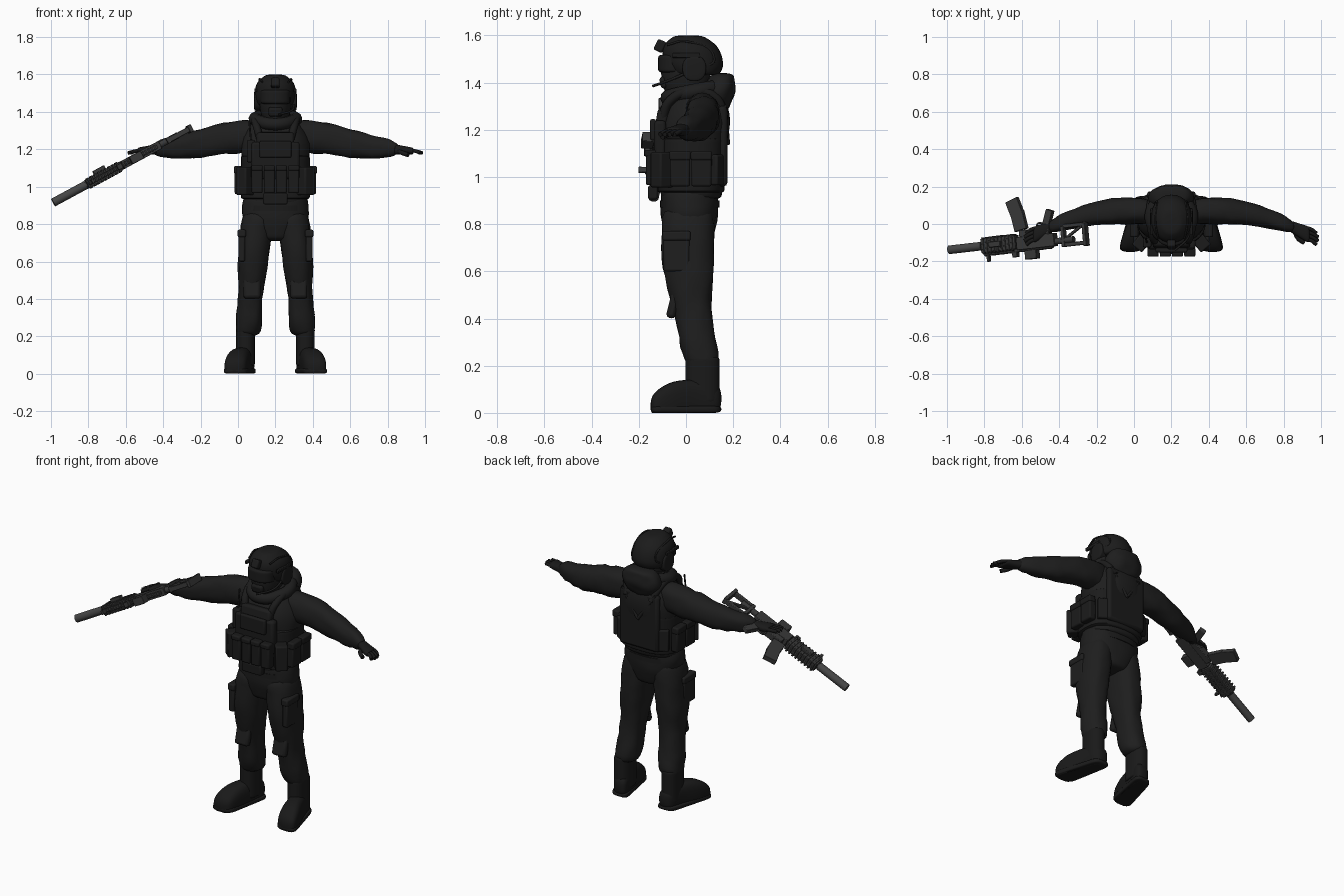
import bpy, bmesh
from math import cos, sin, pi, radians
from mathutils import Vector, Matrix, Euler, noise

if "Cube" in bpy.data.objects:
    bpy.data.objects.remove(bpy.data.objects["Cube"])


def material(name, red, green, blue):
    mat = bpy.data.materials.new(name)
    mat.use_nodes = True
    mat.diffuse_color = (red, green, blue, 1)
    shader = mat.node_tree.nodes["Principled BSDF"]
    shader.inputs["Base Color"].default_value = (red, green, blue, 1)
    shader.inputs["Roughness"].default_value = .8
    return mat


CLOTH = material("black cloth", .013, .013, .013)
GEAR = material("black gear", .011, .011, .011)
LEATHER = material("black leather", .01, .01, .01)
METAL = material("gun metal", .04, .04, .04)
STEEL = material("grey steel", .06, .06, .06)

# The figure stands beside the origin; the rifle has its own tilted frame
BODY = Matrix.Translation((.2, 0, 0))
barrel = Vector((.74, .085, .4)).normalized()
across = barrel.cross(Vector((0, 1, 0))).normalized()
RIFLE = Matrix((barrel, across, barrel.cross(across))).transposed().to_4x4()
RIFLE.translation = (-.988, -.138, .915)


def place(obj, frame, mirror):
    bpy.context.collection.objects.link(obj)
    obj.matrix_world = frame
    if mirror:
        obj.modifiers.new("Mirror", "MIRROR").use_mirror_merge = False
    return obj


def finish(name, mat, bm, frame, mirror):
    bmesh.ops.recalc_face_normals(bm, faces=bm.faces)
    mesh = bpy.data.meshes.new(name)
    bm.to_mesh(mesh)
    bm.free()
    mesh.materials.append(mat)
    mesh.shade_smooth()
    mesh.set_sharp_from_angle(angle=radians(45))
    return place(bpy.data.objects.new(name, mesh), frame, mirror)


def sample(keys, t):
    """Smooth value at t (0 to 1) through evenly spaced keys; a single number is constant."""
    if not isinstance(keys, list):
        return keys
    last = len(keys) - 1
    i = min(int(t * last), last - 1)
    a, b, c, d = (keys[min(max(j, 0), last)] for j in range(i - 1, i + 3))
    t = t * last - i
    return b + .5 * t * (c - a + t * (2 * a - 5 * b + 4 * c - d + t * (3 * (b - c) + d - a)))


def loft(name, mat, spine, width, depth, axis="z", blunt=8, power=.85, wrinkle=0,
         floor=0, mirror=False, frame=BODY, rings=24, sides=28):
    """Skin along a spine; blunt sets how square the rounded ends are, zero is flat."""
    u, v = {"z": (0, 1), "x": (1, 2), "y": (0, 2)}[axis]
    spine = [Vector(p) for p in spine]
    bm = bmesh.new()
    loops = []
    for ring in range(rings + 1):
        t = .5 - .5 * cos(pi * ring / rings)
        size = max(.1, (1 - abs(2 * t - 1) ** blunt) ** .5) if blunt else 1
        loop = []
        for k in range(sides):
            c, s = cos(2 * pi * k / sides), sin(2 * pi * k / sides)
            out = Vector((0, 0, 0))
            out[u] = abs(c) ** power * (1 if c > 0 else -1) * sample(width, t) * size
            out[v] = abs(s) ** power * (1 if s > 0 else -1) * sample(depth, t) * size
            p = sample(spine, t) + out
            p += out.normalized() * wrinkle * (noise.noise(p * 14) + .6 * noise.noise(p * 30))
            if frame is BODY:
                p.z = max(p.z, floor)
            loop.append(bm.verts.new(p))
        loops.append(loop)
    for low, high in zip(loops, loops[1:]):
        for k in range(sides):
            n = (k + 1) % sides
            bm.faces.new((low[k], low[n], high[n], high[k]))
    bm.faces.new(loops[0])
    bm.faces.new(loops[-1])
    return finish(name, mat, bm, frame, mirror)


def box(name, mat, at, size, turn=(0, 0, 0), count=1, step=0, mirror=False, frame=BODY, bevel=.008):
    """A bevelled block, or a row of them along x."""
    bm = bmesh.new()
    rotation = Euler([radians(angle) for angle in turn])
    for i in range(count):
        centre = Vector(at) + Vector((i * step, 0, 0))
        bmesh.ops.create_cube(bm, size=1, matrix=Matrix.LocRotScale(centre, rotation, size))
    obj = finish(name, mat, bm, frame, mirror)
    rounding = obj.modifiers.new("Bevel", "BEVEL")
    rounding.width, rounding.segments = bevel, 2
    return obj


def tube(name, mat, points, radius, mirror=False, frame=BODY, cyclic=False):
    curve = bpy.data.curves.new(name, "CURVE")
    curve.dimensions = "3D"
    curve.bevel_depth, curve.bevel_resolution = radius, 3
    curve.use_fill_caps = True
    line = curve.splines.new("BEZIER")
    line.bezier_points.add(len(points) - 1)
    line.use_cyclic_u = cyclic
    for knot, p in zip(line.bezier_points, points):
        knot.co = p
        knot.handle_left_type = knot.handle_right_type = "AUTO"
    curve.materials.append(mat)
    return place(bpy.data.objects.new(name, curve), frame, mirror)


# Boots
loft("boot_shafts", LEATHER, [(.16, .07, .04), (.16, .07, .24)], width=.05, depth=.072,
     blunt=20, mirror=True)
loft("boot_feet", LEATHER, [(.15, .15, .06), (.17, .05, .06), (.2, -.06, .05), (.22, -.15, .03)],
     width=[.045, .05, .06, .06], depth=[.06, .08, .08, .05], axis="y", power=.7, mirror=True)
loft("boot_soles", GEAR, [(.15, .15, .015), (.22, -.15, .015)], width=[.052, .066], depth=.015,
     axis="y", power=.4, mirror=True)

# Trousers
loft("trouser_legs", CLOTH, [(.15, .07, .2), (.13, .03, .42), (.115, .01, .64), (.09, .01, .88)],
     width=[.075, .065, .084, .08], depth=[.08, .08, .11, .11], blunt=14, wrinkle=.007, mirror=True)
loft("trouser_hips", CLOTH, [(0, .015, .71), (0, .015, .96)], width=[.1, .175, .165],
     depth=[.09, .12, .12], blunt=12, wrinkle=.004)
box("cargo_pockets", CLOTH, at=(.18, -.04, .68), size=(.035, .11, .16), mirror=True)
box("cargo_flaps", CLOTH, at=(.18, -.04, .75), size=(.045, .12, .04), mirror=True)
box("knee_pads", CLOTH, at=(.125, -.05, .47), size=(.09, .04, .14), turn=(-14, 0, 0), mirror=True, bevel=.015)
loft("belt", GEAR, [(0, .015, .87), (0, .015, .9)], width=.17, depth=.126, blunt=0, rings=2)

# Jacket and sleeves
loft("jacket", CLOTH, [(0, .02, .9), (0, .055, 1.4)], width=[.17, .17, .18, .07],
     depth=[.13, .13, .14, .08], blunt=30, wrinkle=.005)
loft("sleeves", CLOTH, [(.06, .06, 1.27), (.26, .07, 1.26), (.46, .045, 1.22), (.66, -.015, 1.2)],
     width=[.07, .07, .06, .04], depth=[.09, .085, .07, .04], axis="x", wrinkle=.008, mirror=True)

# Gloved hands
loft("glove_palms", LEATHER, [(.63, -.01, 1.2), (.74, -.06, 1.19)], width=[.03, .045],
     depth=[.028, .018], axis="x", mirror=True)
for i in range(4):
    y = -.09 + .02 * i
    reach = .79 - .01 * abs(i - 1.5)
    tube("glove_finger", LEATHER, [(.71, y + .012, 1.195), (.75, y, 1.19), (reach, y - .02, 1.18)],
         radius=.01, mirror=True)
tube("glove_thumb", LEATHER, [(.66, -.045, 1.19), (.68, -.08, 1.18), (.71, -.1, 1.17)],
     radius=.012, mirror=True)

# Armour vest
loft("vest_waistband", GEAR, [(0, .02, .93), (0, .03, 1.17)], width=.184, depth=.142, blunt=30, power=.75)
box("vest_front", GEAR, at=(0, -.11, 1.14), size=(.26, .05, .2), bevel=.015)
box("vest_bib", GEAR, at=(0, -.1, 1.25), size=(.2, .05, .08), turn=(-10, 0, 0), bevel=.015)
box("vest_back", GEAR, at=(0, .155, 1.13), size=(.26, .04, .34), bevel=.015)
tube("shoulder_straps", GEAR, [(.08, -.1, 1.25), (.1, -.07, 1.32), (.115, .03, 1.365),
     (.11, .12, 1.34), (.08, .165, 1.26)], radius=.02, mirror=True)
tube("back_straps", GEAR, [(.11, .165, 1.3), (0, .178, 1.14)], radius=.009, mirror=True)
box("front_pouches", GEAR, at=(.032, -.145, 1.04), size=(.058, .05, .15), count=2, step=.066, mirror=True)
box("front_flaps", GEAR, at=(.032, -.15, 1.1), size=(.06, .05, .03), count=2, step=.066, mirror=True)
box("corner_pouches", GEAR, at=(.16, -.1, 1.03), size=(.07, .08, .15), turn=(0, 0, 40), mirror=True)
box("rear_pouches", GEAR, at=(.13, .13, 1.03), size=(.08, .05, .13), turn=(0, 0, -30), mirror=True)
for y in (-.025, .065):
    box("side_pouch", GEAR, at=(.195, y, 1.03), size=(.045, .085, .14), mirror=True)
    box("side_flap", GEAR, at=(.2, y, 1.09), size=(.045, .09, .04), mirror=True)
box("chest_pouch", GEAR, at=(0, -.14, 1.2), size=(.17, .025, .09))
box("lower_pouch", GEAR, at=(0, -.14, .935), size=(.13, .04, .06))
box("radio", GEAR, at=(-.13, -.1, 1.19), size=(.045, .05, .12))
tube("radio_aerial", GEAR, [(-.13, -.1, 1.24), (-.14, -.07, 1.35)], radius=.005)

# Collar and folded hood
tube("hood_roll", CLOTH, [(0, -.075, 1.335), (.09, -.02, 1.35), (.1, .08, 1.37), (0, .15, 1.38),
     (-.1, .08, 1.37), (-.09, -.02, 1.35)], radius=.034, cyclic=True)
loft("hood_back", CLOTH, [(0, .12, 1.27), (0, .155, 1.44)], width=[.06, .12, .09],
     depth=[.05, .07, .05], wrinkle=.008)

# Head, mask and goggles
loft("masked_head", CLOTH, [(0, 0, 1.33), (0, 0, 1.54)], width=[.06, .085, .085],
     depth=[.08, .105, .1], power=1)
loft("goggles", GEAR, [(0, -.05, 1.44), (0, -.05, 1.52)], width=.08, depth=.068)
box("mask_filter", GEAR, at=(0, -.095, 1.4), size=(.075, .03, .05), turn=(12, 0, 0), bevel=.012)

# Helmet and headset
loft("helmet", GEAR, [(0, .04, 1.43), (0, .01, 1.6)], width=[.1, .11, .1, .05],
     depth=[.1, .126, .115, .06], blunt=20, power=.95)
box("helmet_mount", GEAR, at=(0, -.11, 1.555), size=(.045, .04, .05), turn=(-25, 0, 0))
box("helmet_rails", GEAR, at=(.105, 0, 1.515), size=(.015, .12, .02), mirror=True, bevel=.004)
tube("helmet_cables", GEAR, [(.07, -.08, 1.56), (.085, 0, 1.575), (.08, .12, 1.5), (.1, .06, 1.46)],
     radius=.005, mirror=True)
loft("ear_cups", GEAR, [(.07, .035, 1.46), (.115, .035, 1.46)], width=.05, depth=.054,
     axis="x", mirror=True)
tube("microphone", GEAR, [(.1, 0, 1.44), (.09, -.07, 1.41), (.02, -.14, 1.385)], radius=.006)

# Rifle, built along its own barrel from muzzle to butt
for name, mat, start, end, z, radius in (("suppressor", STEEL, 0, .2, 0, .023),
                                         ("barrel", METAL, .19, .25, 0, .016),
                                         ("buffer_tube", METAL, .64, .76, .02, .017)):
    loft(name, mat, [(start, 0, z), (end, 0, z)], radius, radius, axis="x", blunt=0, power=1,
         frame=RIFLE, rings=2)


def gun_part(name, at, size, **options):
    box(name, METAL, at, size, frame=RIFLE, bevel=.003, **options)


gun_part("handguard", at=(.31, 0, 0), size=(.21, .05, .075))
gun_part("handguard_ribs", at=(.22, 0, 0), size=(.011, .06, .09), count=9, step=.022)
gun_part("top_rail", at=(.42, 0, .045), size=(.42, .02, .015))
gun_part("rail_teeth", at=(.22, 0, .053), size=(.009, .026, .008), count=23, step=.018)
gun_part("upper_receiver", at=(.535, 0, .01), size=(.23, .046, .07))
gun_part("lower_receiver", at=(.53, 0, -.035), size=(.18, .04, .05))
gun_part("magazine_top", at=(.44, 0, -.11), size=(.075, .03, .1), turn=(0, 10, 0))
gun_part("magazine_base", at=(.42, 0, -.185), size=(.075, .03, .09), turn=(0, 18, 0))
gun_part("pistol_grip", at=(.61, 0, -.095), size=(.04, .03, .12), turn=(0, -22, 0))
tube("trigger_guard", METAL, [(.54, 0, -.05), (.55, 0, -.085), (.59, 0, -.08)], radius=.005, frame=RIFLE)
gun_part("optic", at=(.5, 0, .075), size=(.07, .045, .05))
gun_part("rear_sight", at=(.4, 0, .065), size=(.03, .03, .03))
gun_part("front_sight", at=(.235, 0, .07), size=(.015, .025, .035))
gun_part("rail_light", at=(.3, .035, 0), size=(.07, .025, .03))
for z in (-.055, .045):
    gun_part("stock_bar", at=(.765, 0, z), size=(.15, .028, .02))
gun_part("stock_front", at=(.7, 0, 0), size=(.02, .034, .11))
gun_part("butt_plate", at=(.833, 0, 0), size=(.02, .042, .125))
gun_part("stock_brace", at=(.765, 0, -.02), size=(.13, .018, .014), turn=(0, 30, 0))
